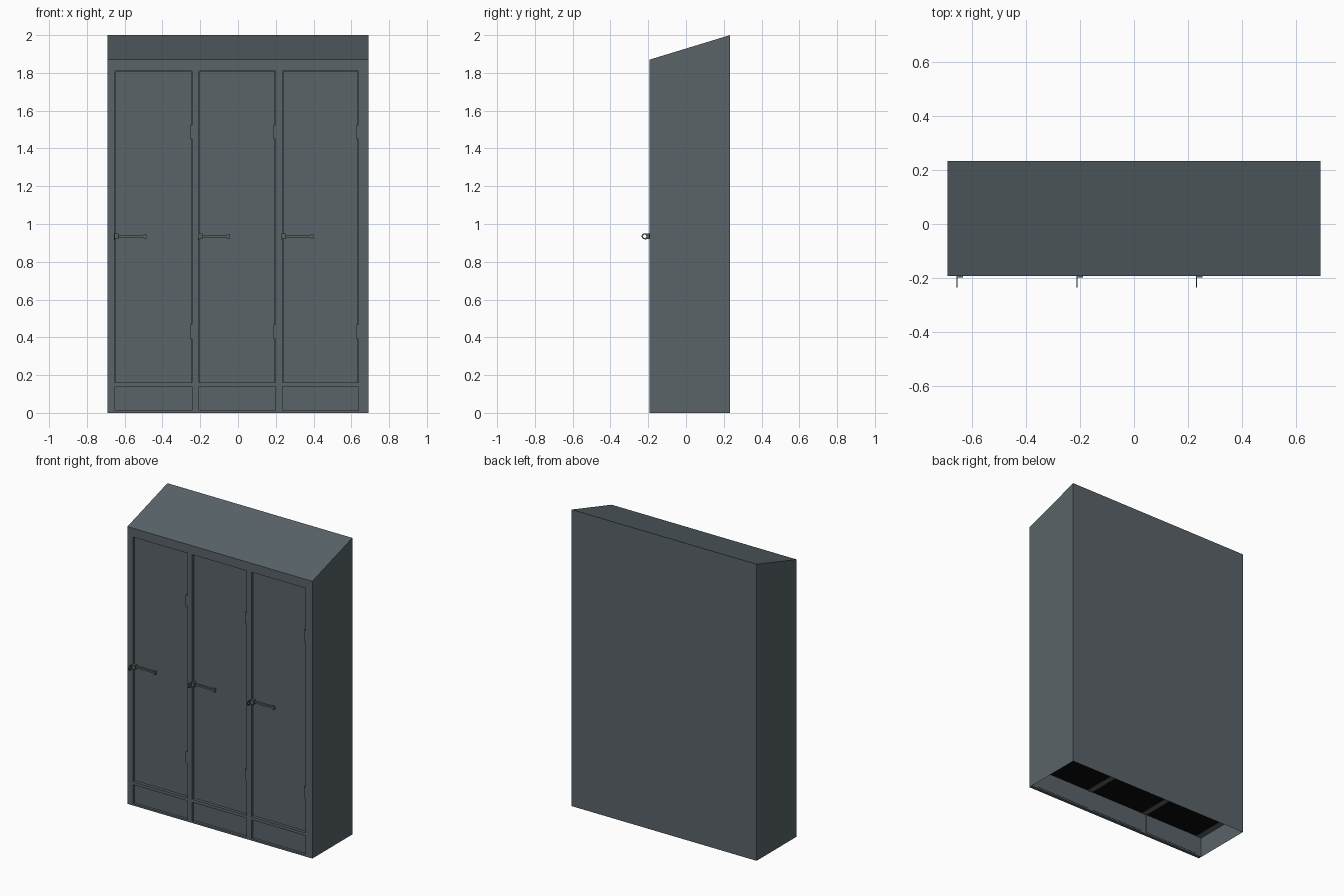
import bpy, bmesh, math

if "Cube" in bpy.data.objects:
    bpy.data.objects.remove(bpy.data.objects["Cube"])

def material(name, rgb):
    m = bpy.data.materials.new(name)
    m.diffuse_color = (*rgb, 1)
    m.use_nodes = True
    m.node_tree.nodes["Principled BSDF"].inputs["Base Color"].default_value = m.diffuse_color
    return m

GREY = material("slate grey paint", (0.10, 0.125, 0.14))
BLACK = material("black underside", (0.003, 0.003, 0.003))
STEEL = material("dull steel", (0.10, 0.12, 0.11))

HALF, FRONT, BACK = 0.69, -0.193, 0.233      # body width and depth
RECESS = -0.176                              # face of doors and plinth panels
DOORS = [(-0.65, -0.243), (-0.207, 0.199), (0.235, 0.638)]
Z_LOW, Z_HIGH, Z_PLINTH = 0.16, 1.81, 0.14

def finish(bm, name, mat):
    bmesh.ops.recalc_face_normals(bm, faces=bm.faces)
    me = bpy.data.meshes.new(name)
    bm.to_mesh(me)
    bm.free()
    me.materials.append(mat)
    ob = bpy.data.objects.new(name, me)
    bpy.context.collection.objects.link(ob)
    return ob

def add_box(bm, x, y, z):
    v = [bm.verts.new((a, b, c)) for a in x for b in y for c in z]
    for f in ((0, 1, 3, 2), (4, 6, 7, 5), (0, 4, 5, 1), (2, 3, 7, 6), (0, 2, 6, 4), (1, 5, 7, 3)):
        bm.faces.new([v[i] for i in f])

def box(name, x, y, z, mat=GREY):
    bm = bmesh.new()
    add_box(bm, x, y, z)
    return finish(bm, name, mat)

# Sheet-metal shell: two sides, back and sloping roof, open at front and bottom
bm = bmesh.new()
profile = [(FRONT, 0), (BACK, 0), (BACK, 2.0), (FRONT, 1.87)]
left = [bm.verts.new((-HALF, y, z)) for y, z in profile]
right = [bm.verts.new((HALF, y, z)) for y, z in profile]
bm.faces.new(left)
bm.faces.new(right[::-1])
for i in (1, 2):
    bm.faces.new((left[i], left[i + 1], right[i + 1], right[i]))
finish(bm, "cabinet_shell", GREY)

# Front frame: posts between the bays, with rails spanning each bay
bm = bmesh.new()
depth = (FRONT, RECESS + 0.004)
edges = [-HALF] + [x for d in DOORS for x in d] + [HALF]
for i in range(0, len(edges), 2):
    add_box(bm, edges[i:i + 2], depth, (0, 1.87))
for d in DOORS:
    for z in ((0, 0.012), (Z_PLINTH, Z_LOW), (Z_HIGH, 1.87)):
        add_box(bm, d, depth, z)
finish(bm, "front_frame", GREY)

# Strips of floor under the posts
for i in range(0, len(edges), 2):
    box("floor_strip", edges[i:i + 2], (RECESS, BACK - 0.002), (Z_PLINTH - 0.004, Z_PLINTH + 0.004))

def staple(x, z):
    """Flat upright loop for a padlock, with a round outer end."""
    bm = bmesh.new()
    outer, inner, n = [], [], 20
    cy = FRONT - 0.026
    for i in range(n):
        a = 2 * math.pi * i / n
        shift = 0.026 if math.cos(a) > 0.01 else 0
        outer.append((cy + 0.016 * math.cos(a) * (shift == 0) + shift, z + 0.016 * math.sin(a)))
        inner.append((cy + 0.009 * math.cos(a), z + 0.009 * math.sin(a)))
    rings = [[bm.verts.new((x + s, p, q)) for p, q in ring]
             for s, ring in ((-0.0015, outer), (0.0015, outer), (0.0015, inner), (-0.0015, inner))]
    for k in range(4):
        a, b = rings[k], rings[(k + 1) % 4]
        for i in range(n):
            j = (i + 1) % n
            bm.faces.new((a[i], a[j], b[j], b[i]))
    finish(bm, "padlock_staple", STEEL)

for x0, x1 in DOORS:
    # Door, plinth panel and compartment floor
    box("door", (x0 + 0.002, x1 - 0.002), (RECESS, RECESS + 0.012), (Z_LOW + 0.002, Z_HIGH - 0.002))
    box("plinth_panel", (x0, x1), (RECESS, RECESS + 0.006), (0.01, Z_PLINTH))
    box("compartment_floor", (x0, x1), (RECESS + 0.006, BACK - 0.002),
        (Z_PLINTH - 0.003, Z_PLINTH + 0.003), BLACK)

    # Two hinges on the right edge
    for z in (0.43, 1.487):
        box("hinge", (x1 - 0.012, x1), (FRONT, RECESS), (z - 0.038, z + 0.038))

    # Hasp: plate and staple at the door edge, strap and pivot block on the door
    z = 0.935
    box("hasp_plate", (x0 - 0.006, x0 + 0.018), (FRONT - 0.004, RECESS), (z - 0.015, z + 0.015), STEEL)
    staple(x0 - 0.004, z)
    box("hasp_strap", (x0 + 0.018, x0 + 0.15), (RECESS - 0.012, RECESS), (z - 0.006, z + 0.006), STEEL)
    box("hasp_pivot", (x0 + 0.15, x0 + 0.165), (RECESS - 0.014, RECESS), (z - 0.012, z + 0.01), STEEL)
